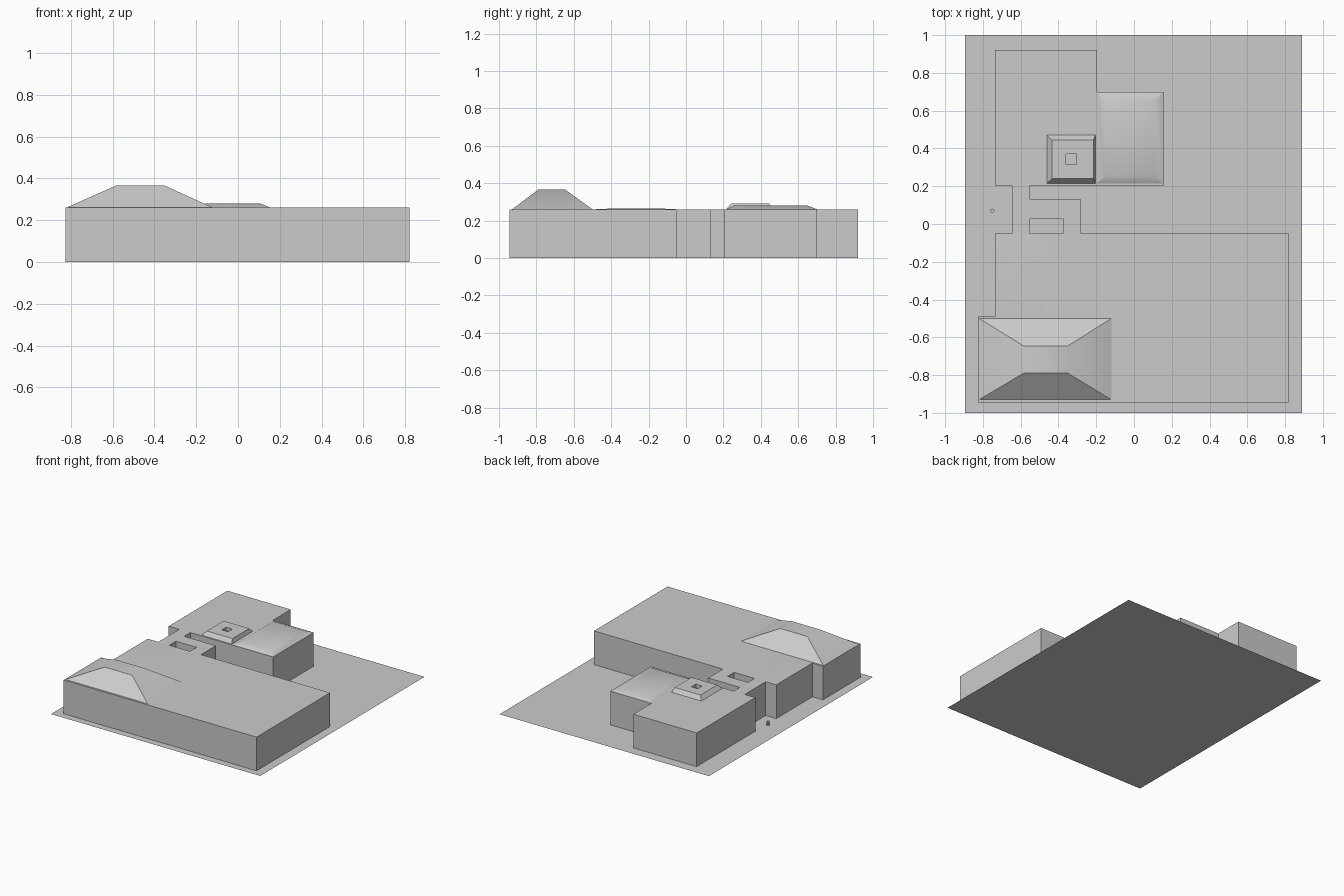
import bpy, bmesh, math

if "Cube" in bpy.data.objects:
    bpy.data.objects.remove(bpy.data.objects["Cube"])

grey = bpy.data.materials.new("light_grey")
grey.diffuse_color = (0.6, 0.6, 0.6, 1)
grey.use_nodes = True
grey.node_tree.nodes["Principled BSDF"].inputs["Base Color"].default_value = grey.diffuse_color
WALL_H = 0.26


def finish(name, bm, smooth=False):
    bmesh.ops.recalc_face_normals(bm, faces=bm.faces)
    me = bpy.data.meshes.new(name)
    bm.to_mesh(me)
    bm.free()
    me.materials.append(grey)
    ob = bpy.data.objects.new(name, me)
    bpy.context.collection.objects.link(ob)
    if smooth:
        bpy.ops.object.select_all(action='DESELECT')
        ob.select_set(True)
        bpy.context.view_layer.objects.active = ob
        bpy.ops.object.shade_smooth_by_angle(angle=math.radians(30))
    return ob


def rect(bm, x0, x1, y0, y1, z):
    return [bm.verts.new((x, y, z)) for x, y in ((x0, y0), (x1, y0), (x1, y1), (x0, y1))]


def bridge(bm, a, b):
    for i in range(4):
        j = (i + 1) % 4
        bm.faces.new((a[i], a[j], b[j], b[i]))


def hip_roof(name, base, top, z1, smooth=True):
    """Truncated hip roof between two rectangles (x0, x1, y0, y1)."""
    bm = bmesh.new()
    a, b = rect(bm, *base, WALL_H), rect(bm, *top, z1)
    bridge(bm, a, b)
    bm.faces.new(b)
    return finish(name, bm, smooth)


# ground sheet
bm = bmesh.new()
bm.faces.new(rect(bm, -0.895, 0.89, -1, 1, 0))
finish("ground_sheet", bm)

# building walls and flat roof, with a courtyard hole
outline = [(-0.825, -0.945), (0.82, -0.945), (0.82, -0.05), (-0.28, -0.05),
           (-0.28, 0.13), (-0.55, 0.13), (-0.55, 0.205), (0.155, 0.205),
           (0.155, 0.70), (-0.195, 0.70), (-0.195, 0.92), (-0.735, 0.92),
           (-0.735, 0.205), (-0.645, 0.205), (-0.645, -0.05), (-0.735, -0.05),
           (-0.735, -0.49), (-0.825, -0.49)]
courtyard = [(-0.55, -0.05), (-0.375, -0.05), (-0.375, 0.03), (-0.55, 0.03)]
bm = bmesh.new()
edges = []
for loop in (outline, courtyard):
    vs = [bm.verts.new((x, y, WALL_H)) for x, y in loop]
    edges += [bm.edges.new((vs[i - 1], vs[i])) for i in range(len(vs))]
bmesh.ops.triangle_fill(bm, use_beauty=True, edges=edges, normal=(0, 0, 1))
bmesh.ops.dissolve_limit(bm, angle_limit=0.01, verts=bm.verts, edges=bm.edges)
rim = [e for e in bm.edges if e.is_boundary]
new = bmesh.ops.extrude_edge_only(bm, edges=rim)["geom"]
for v in new:
    if isinstance(v, bmesh.types.BMVert):
        v.co.z = 0
finish("building", bm)

# hipped roofs
hip_roof("main_roof", (-0.82, -0.12, -0.93, -0.50), (-0.585, -0.35, -0.79, -0.645), 0.365)
hip_roof("side_roof", (-0.735, -0.47, -0.49, -0.05), (-0.64, -0.54, -0.40, -0.13), 0.264)
hip_roof("rear_roof", (-0.195, 0.155, 0.215, 0.70), (-0.155, 0.105, 0.255, 0.65), 0.28)

# small raised roof with a square skylight well
bm = bmesh.new()
rings = [rect(bm, -0.46, -0.205, 0.215, 0.47, WALL_H),
         rect(bm, -0.435, -0.215, 0.24, 0.445, 0.29),
         rect(bm, -0.36, -0.305, 0.315, 0.37, 0.29),
         rect(bm, -0.36, -0.305, 0.315, 0.37, 0.262)]
for a, b in zip(rings, rings[1:]):
    bridge(bm, a, b)
bm.faces.new(rings[-1])
finish("skylight_roof", bm)

# small post beside the building
bm = bmesh.new()
bmesh.ops.create_cone(bm, cap_ends=True, segments=10, radius1=0.011, radius2=0.011, depth=0.03)
bmesh.ops.translate(bm, verts=bm.verts, vec=(-0.75, 0.07, 0.015))
finish("post", bm)
